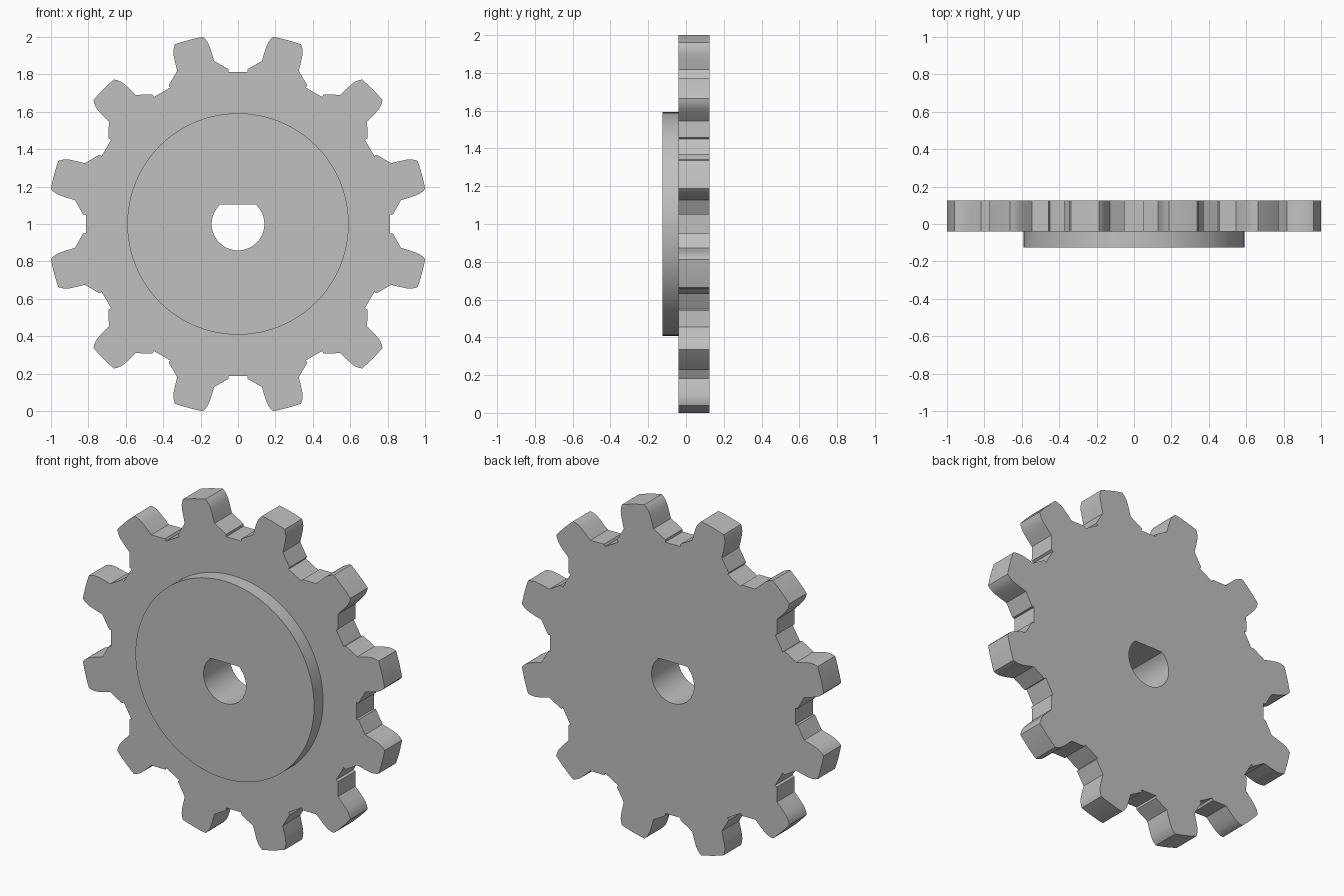
import bpy
import bmesh
from math import sin, cos, pi, radians, asin
from mathutils import Vector

cube = bpy.data.objects.get("Cube")
if cube:
    bpy.data.objects.remove(cube, do_unlink=True)

CENTRE_Z = 1.0
TEETH = 12

steel = bpy.data.materials.new("plain grey")
steel.use_nodes = True
grey = (0.53, 0.53, 0.53, 1)
steel.diffuse_color = grey
steel.node_tree.nodes["Principled BSDF"].inputs["Base Color"].default_value = grey


def arc(radius, start, end, steps):
    """Points along an arc, both ends included."""
    return [(radius * cos(start + (end - start) * i / steps),
             radius * sin(start + (end - start) * i / steps)) for i in range(steps + 1)]


def plate(name, loops, front, back):
    """Fill closed x-z outlines (holes included) and extrude along y."""
    bm = bmesh.new()
    edges = []
    for loop in loops:
        verts = [bm.verts.new((x, front, z + CENTRE_Z)) for x, z in loop]
        edges += [bm.edges.new((v, verts[i - 1])) for i, v in enumerate(verts)]
    bmesh.ops.triangle_fill(bm, edges=edges, use_beauty=True, use_dissolve=False)
    result = bmesh.ops.extrude_face_region(bm, geom=bm.faces[:], use_keep_orig=True)
    moved = [g for g in result["geom"] if isinstance(g, bmesh.types.BMVert)]
    bmesh.ops.translate(bm, verts=moved, vec=Vector((0, back - front, 0)))
    bmesh.ops.recalc_face_normals(bm, faces=bm.faces[:])
    mesh = bpy.data.meshes.new(name)
    bm.to_mesh(mesh)
    bm.free()
    mesh.materials.append(steel)
    obj = bpy.data.objects.new(name, mesh)
    bpy.context.collection.objects.link(obj)
    bpy.ops.object.select_all(action='DESELECT')
    obj.select_set(True)
    bpy.context.view_layer.objects.active = obj
    bpy.ops.object.shade_smooth_by_angle(angle=radians(25))
    return obj


# One tooth: root step, sloped shoulder, rounded flank, curved tip, mirrored
flank = [(0.798, 0.162), (0.812, 0.166), (0.875, 0.102), (0.925, 0.101),
         (0.96, 0.099), (0.98, 0.095), (1.0, 0.087)]
tip_half_angle = 0.076
tooth = [(a, -p) for a, p in flank]
tooth += arc(1.018, -tip_half_angle, tip_half_angle, 6)
tooth += flank[::-1]

gear_outline = []
for k in range(TEETH):
    turn = 2 * pi * (k + 0.5) / TEETH
    gear_outline += [(a * cos(turn) - p * sin(turn), a * sin(turn) + p * cos(turn))
                     for a, p in tooth]

# Round bore with a flat on its upper side
flat_angle = asin(0.105 / 0.141)
bore = arc(0.141, pi - flat_angle, 2 * pi + flat_angle, 48)

hub_outline = arc(0.592, 0, 2 * pi, 96)[:-1]

plate("toothed_wheel", [gear_outline, bore], -0.04, 0.125)
plate("hub_disc", [hub_outline, bore], -0.125, -0.04)
